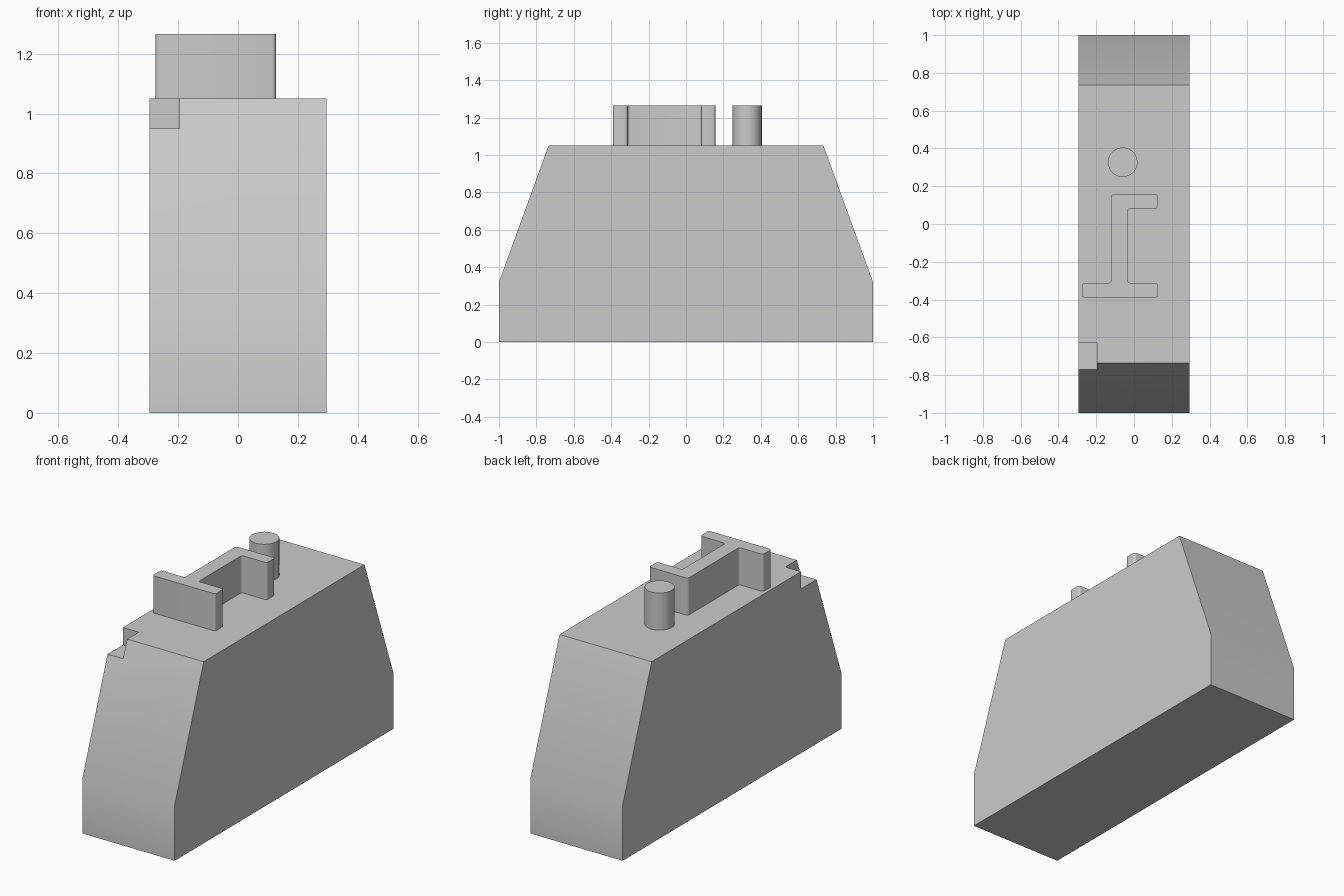
import bpy
import bmesh
from math import radians
from mathutils import Matrix

cube = bpy.data.objects.get("Cube")
if cube:
    bpy.data.objects.remove(cube, do_unlink=True)

GREY = (0.6, 0.6, 0.6, 1)
grey = bpy.data.materials.new("plain grey")
grey.use_nodes = True
grey.diffuse_color = GREY
grey.node_tree.nodes["Principled BSDF"].inputs["Base Color"].default_value = GREY

HALF_WIDTH, DECK, TOP = 0.295, 1.05, 1.265


def finish(name, bm):
    bmesh.ops.recalc_face_normals(bm, faces=bm.faces)
    mesh = bpy.data.meshes.new(name)
    bm.to_mesh(mesh)
    bm.free()
    mesh.materials.append(grey)
    obj = bpy.data.objects.new(name, mesh)
    bpy.context.collection.objects.link(obj)
    return obj


def prism(name, points, direction, round_radius=0):
    """Extrude a closed outline, optionally rounding its corners."""
    bm = bmesh.new()
    face = bm.faces.new([bm.verts.new(p) for p in points])
    if round_radius:
        bmesh.ops.bevel(bm, geom=bm.verts[:], offset=round_radius,
                        segments=4, profile=0.5, affect='VERTICES')
        face = bm.faces[:][0]
    out = bmesh.ops.extrude_face_region(bm, geom=[face], use_keep_orig=True)
    moved = [v for v in out["geom"] if isinstance(v, bmesh.types.BMVert)]
    bmesh.ops.translate(bm, verts=moved, vec=direction)
    return finish(name, bm)


def smooth(obj):
    bpy.ops.object.select_all(action='DESELECT')
    obj.select_set(True)
    bpy.context.view_layer.objects.active = obj
    bpy.ops.object.shade_smooth_by_angle(angle=radians(30))


# Tapered body, mirrored front to back
half = [(1, 0), (1, 0.32), (0.735, DECK)]
outline = half + [(-y, z) for y, z in reversed(half)]
body = prism("body", [(-HALF_WIDTH, y, z) for y, z in outline], (2 * HALF_WIDTH, 0, 0))

# Corner notch at the front right of the deck
bm = bmesh.new()
bmesh.ops.create_cube(bm, size=1, matrix=Matrix.Translation((-0.295, -0.73, 1.05))
                      @ Matrix.Diagonal((0.2, 0.2, 0.2, 1)))
cutter = finish("notch_cutter", bm)
cutter.hide_render = True
notch = body.modifiers.new("notch", 'BOOLEAN')
notch.operation = 'DIFFERENCE'
notch.solver = 'EXACT'
notch.object = cutter
bpy.context.view_layer.objects.active = body
bpy.ops.object.modifier_apply(modifier=notch.name)
bpy.data.objects.remove(cutter, do_unlink=True)
smooth(body)

# Raised flanged rib on the deck
left, right, stem_l, stem_r = -0.275, 0.127, -0.122, -0.034
rib = [(left, -0.39), (right, -0.39), (right, -0.312), (stem_r, -0.312),
       (stem_r, 0.082), (right, 0.082), (right, 0.157), (stem_l, 0.157),
       (stem_l, -0.312), (left, -0.312)]
smooth(prism("flanged_rib", [(x, y, DECK) for x, y in rib], (0, 0, TOP - DECK), 0.014))

# Round post behind the rib
bm = bmesh.new()
bmesh.ops.create_cone(bm, cap_ends=True, segments=48, radius1=0.078, radius2=0.078,
                      depth=TOP - DECK,
                      matrix=Matrix.Translation((-0.06, 0.327, (TOP + DECK) / 2)))
smooth(finish("round_post", bm))
